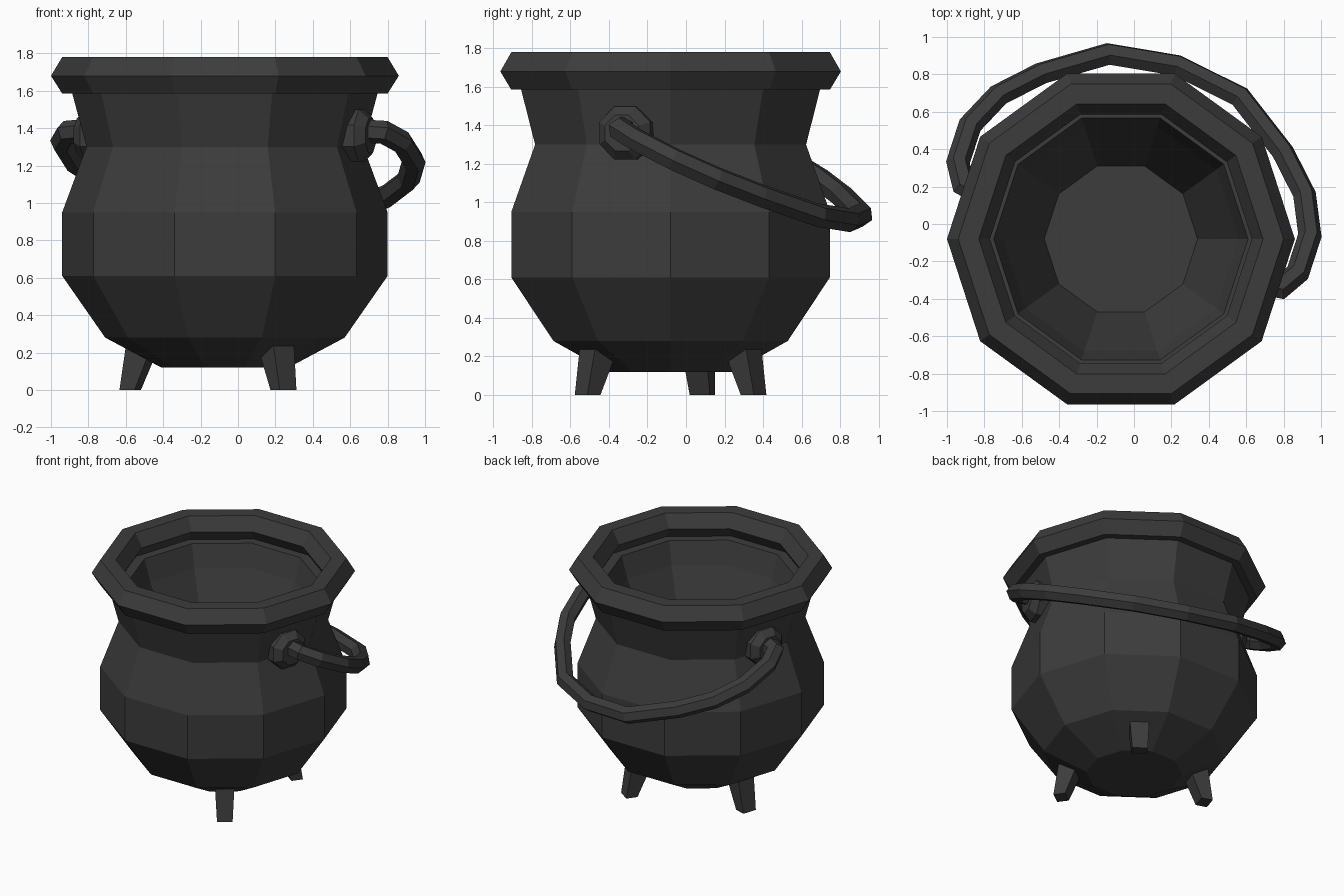
import bpy, bmesh, math
from mathutils import Vector

if "Cube" in bpy.data.objects:
    bpy.data.objects.remove(bpy.data.objects["Cube"])

# One dark iron colour
iron = bpy.data.materials.new("dark_iron")
iron.diffuse_color = (0.045, 0.045, 0.045, 1)
iron.use_nodes = True
iron.node_tree.nodes["Principled BSDF"].inputs["Base Color"].default_value = iron.diffuse_color

CX, CY, SIDES = -0.07, -0.08, 10


def finish(name, bm):
    bmesh.ops.recalc_face_normals(bm, faces=bm.faces[:])
    me = bpy.data.meshes.new(name)
    bm.to_mesh(me)
    bm.free()
    me.materials.append(iron)
    ob = bpy.data.objects.new(name, me)
    bpy.context.collection.objects.link(ob)
    return ob


def at(angle, u, v, z):
    """Point in a frame around the pot axis: u along the angle, v across it."""
    c, s = math.cos(angle), math.sin(angle)
    return Vector((CX + c * u - s * v, CY + s * u + c * v, z))


def skin(name, rings, loop=False):
    """Join equal-sized rings of points; cap the ends unless looped."""
    bm = bmesh.new()
    vs = [[bm.verts.new(p) for p in r] for r in rings]
    n = len(vs[0])
    pairs = list(zip(vs, vs[1:])) + ([(vs[-1], vs[0])] if loop else [])
    for a, b in pairs:
        for i in range(n):
            j = (i + 1) % n
            bm.faces.new((a[i], a[j], b[j], b[i]))
    if not loop:
        bm.faces.new(vs[0])
        bm.faces.new(vs[-1])
    return finish(name, bm)


def revolve(name, profile, loop=False):
    return skin(name, [[at(math.tau * i / SIDES, r, 0, z) for i in range(SIDES)]
                       for r, z in profile], loop)


# Pot body: outside from the base up, then inside down to the floor
revolve("pot_body", [(0.34, 0.12), (0.64, 0.28), (0.87, 0.61), (0.87, 0.95),
                     (0.74, 1.30), (0.82, 1.60), (0.68, 1.60), (0.63, 1.43),
                     (0.41, 0.90)])

# Thick rim with a six-sided section
revolve("rim", [(0.87, 1.78), (0.93, 1.68), (0.87, 1.585),
                (0.76, 1.585), (0.70, 1.68), (0.76, 1.78)], loop=True)

# Three splayed feet under face centres
for k, deg in enumerate((-54, 54, 162)):
    rings = []
    for z, r0, r1, w in ((0, 0.49, 0.575, 0.055), (0.235, 0.39, 0.535, 0.068)):
        rings.append([at(math.radians(deg), u, v, z)
                      for u, v in ((r0, -w), (r1, -w), (r1, w), (r0, w))])
    skin(f"foot_{k + 1}", rings)

# Eight-sided handle mounts on opposite sides
AX = math.radians(-18)
for name, side in (("right_mount", 1), ("left_mount", -1)):
    rings = []
    for u, r in ((0.62, 0.15), (0.77, 0.15), (0.82, 0.10)):
        rings.append([at(AX, side * u, r * math.cos(math.tau * (i + 0.5) / 8),
                         1.36 + r * math.sin(math.tau * (i + 0.5) / 8))
                      for i in range(8)])
    skin(name, rings)

# Bail handle: hexagonal tube along a half loop in a tilted plane
half = [(0.76, 0.0), (0.89, 0.015), (0.955, 0.12), (0.955, 0.33),
        (0.86, 0.53), (0.68, 0.71), (0.37, 0.92)]
path = half + [(0, 0.975)] + [(-u, v) for u, v in reversed(half)]
pts = [at(AX, u, v, 1.385 - 0.49 * v) for u, v in path]
normal = (pts[3] - pts[7]).cross(pts[-4] - pts[7]).normalized()
rings = []
for i, p in enumerate(pts):
    d0 = (p - pts[max(i - 1, 0)]).normalized()
    d1 = (pts[min(i + 1, len(pts) - 1)] - p).normalized()
    t = (d0 + d1).normalized()
    across = t.cross(normal).normalized()
    miter = 1 / max(t.dot(d1), 0.8)
    rings.append([p + 0.062 * (across * miter * math.cos(math.tau * j / 6)
                               + normal * math.sin(math.tau * j / 6))
                  for j in range(6)])
skin("bail_handle", rings)
